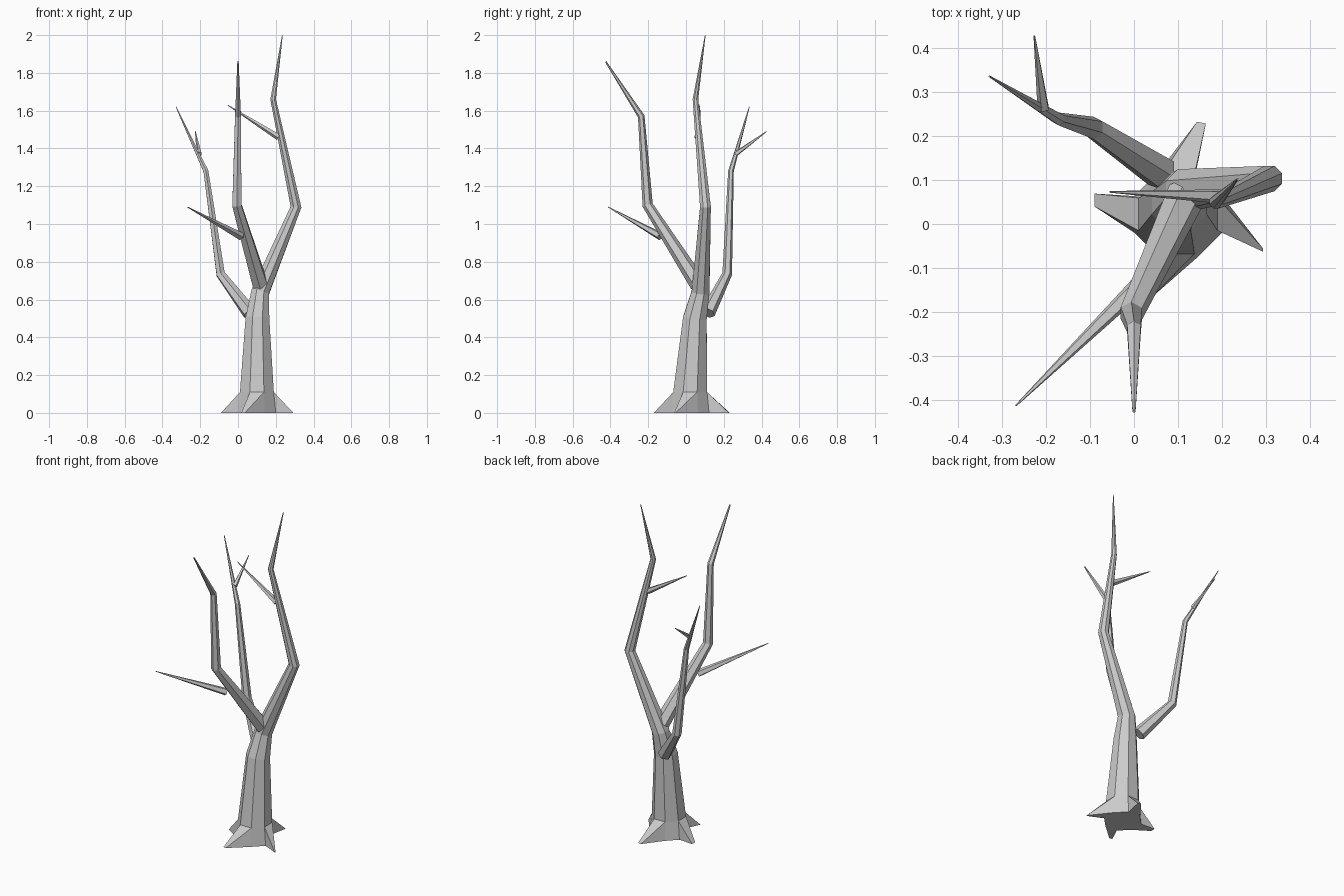
import bpy, bmesh, math
from mathutils import Vector

if "Cube" in bpy.data.objects:
    bpy.data.objects.remove(bpy.data.objects["Cube"])


def ring(bm, centre, tangent, radius, sides):
    """Regular polygon of vertices around a point, square to the tangent."""
    t = Vector(tangent).normalized()
    u = Vector((1, 0, 0))
    u = (u - t * u.dot(t)).normalized()
    v = t.cross(u)
    verts = []
    for k in range(sides):
        a = 2 * math.pi * (k + 0.5) / sides
        verts.append(bm.verts.new(Vector(centre) + (u * math.cos(a) + v * math.sin(a)) * radius))
    return verts


def tube(bm, path, sides, skip=()):
    """Tapered limb through (x, y, z, radius) points; returns its first two rings."""
    pts = [Vector(p[:3]) for p in path]
    rings = []
    for i, p in enumerate(path):
        before = (pts[i] - pts[i - 1]).normalized() if i else Vector()
        after = (pts[i + 1] - pts[i]).normalized() if i + 1 < len(pts) else Vector()
        tangent = (0, 0, 1) if p[2] < 0.2 else before + after
        rings.append(ring(bm, pts[i], tangent, p[3], sides))
    for i in range(len(rings) - 1):
        a, b = rings[i], rings[i + 1]
        for k in range(sides):
            n = (k + 1) % sides
            if not (i == 0 and k in skip):
                bm.faces.new((a[k], a[n], b[n], b[k]))
    bm.faces.new(rings[0][::-1])
    bm.faces.new(rings[-1])
    return rings[0], rings[1]


def finish(bm, name):
    bmesh.ops.recalc_face_normals(bm, faces=bm.faces)
    mesh = bpy.data.meshes.new(name)
    bm.to_mesh(mesh)
    bm.free()
    bpy.context.collection.objects.link(bpy.data.objects.new(name, mesh))


def limb(name, path, sides):
    bm = bmesh.new()
    tube(bm, path, sides)
    finish(bm, name)


# Trunk running on into the tallest branch, with four flared roots
roots = {  # trunk side index: the two ground points of the root tip
    7: ((0.293, -0.063), (0.293, -0.056)),
    1: ((0.163, 0.228), (0.143, 0.232)),
    3: ((-0.09, 0.069), (-0.09, 0.04)),
    5: ((0.018, -0.165), (0.036, -0.17)),
}
bm = bmesh.new()
low, high = tube(bm, [
    (0.100, 0.022, 0.00, 0.108),
    (0.100, 0.022, 0.11, 0.097),
    (0.103, 0.047, 0.50, 0.068),
    (0.118, 0.077, 0.64, 0.051),
    (0.307, 0.103, 1.09, 0.031),
    (0.186, 0.050, 1.66, 0.016),
    (0.235, 0.102, 2.00, 0.002),
], 8, skip=roots)
for k, tips in roots.items():
    n = (k + 1) % 8
    ta, tb = [bm.verts.new((x, y, 0)) for x, y in tips]
    bm.faces.new((ta, tb, high[n], high[k]))
    bm.faces.new((low[k], ta, high[k]))
    bm.faces.new((tb, low[n], high[n]))
    bm.faces.new((low[k], low[n], tb, ta))
finish(bm, "trunk")

# Large side branches
limb("front_branch", [
    (0.118, 0.065, 0.68, 0.045),
    (-0.006, -0.203, 1.10, 0.028),
    (0.000, -0.237, 1.57, 0.018),
    (0.000, -0.425, 1.86, 0.004),
], 6)
limb("back_branch", [
    (0.062, 0.115, 0.53, 0.040),
    (-0.092, 0.218, 0.735, 0.026),
    (-0.170, 0.238, 1.28, 0.015),
    (-0.328, 0.335, 1.62, 0.002),
], 6)

# Thin twigs
limb("top_twig", [(0.215, 0.062, 1.46, 0.018), (-0.055, 0.073, 1.63, 0.002)], 5)
limb("front_twig", [(0.015, -0.135, 0.935, 0.022), (-0.268, -0.412, 1.09, 0.002)], 5)
limb("back_twig", [(-0.205, 0.262, 1.37, 0.014), (-0.226, 0.427, 1.49, 0.002)], 5)
